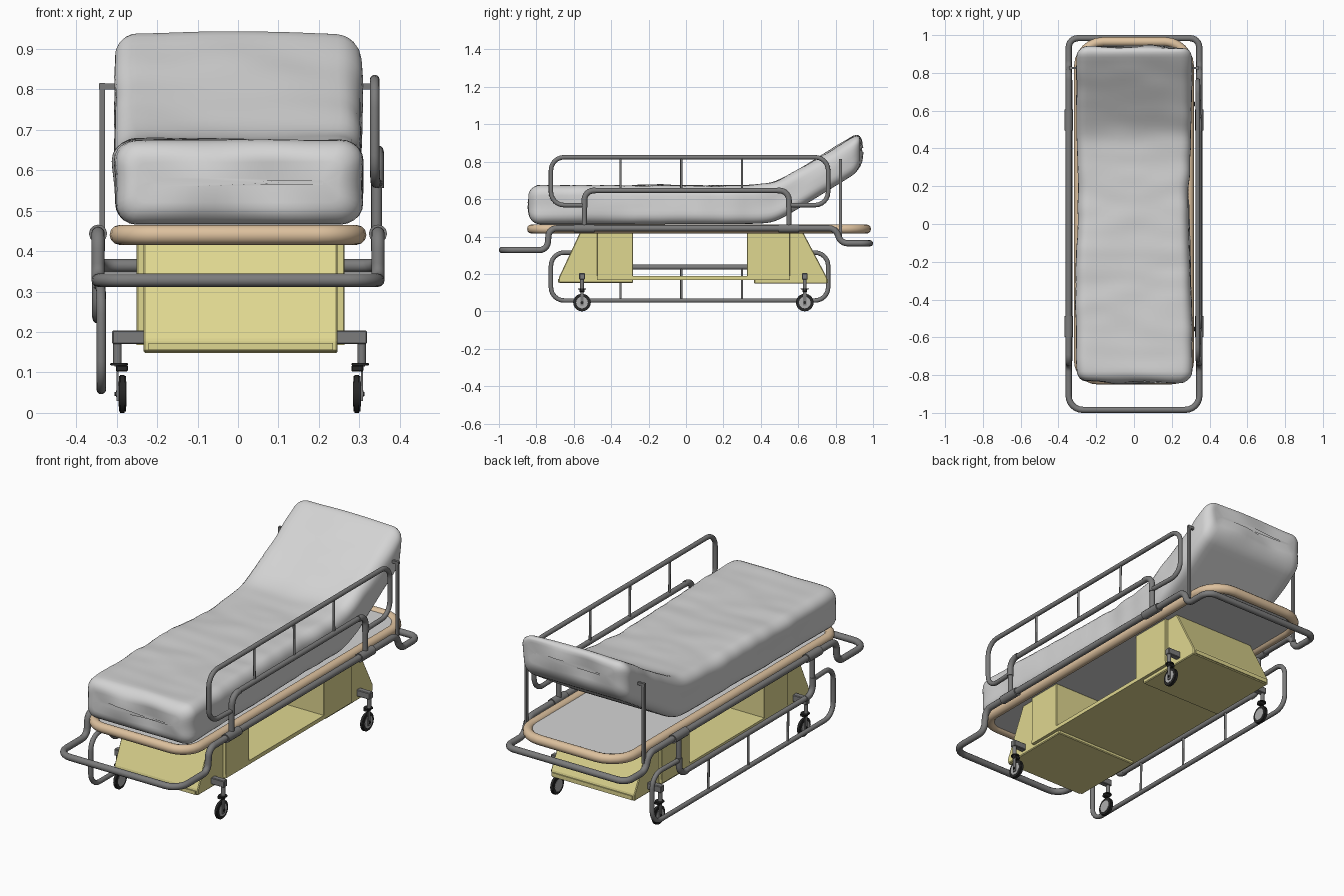
import bpy, bmesh, math
from mathutils import Vector, noise
from mathutils.geometry import interpolate_bezier

if "Cube" in bpy.data.objects:
    bpy.data.objects.remove(bpy.data.objects["Cube"])

def material(name, c):
    m = bpy.data.materials.new(name)
    m.diffuse_color = (*c, 1)
    m.use_nodes = True
    m.node_tree.nodes["Principled BSDF"].inputs["Base Color"].default_value = m.diffuse_color
    return m

SHEET = material("sheet white", (0.66, 0.66, 0.66))
STEEL = material("steel grey", (0.2, 0.2, 0.2))
WOOD = material("tan bumper", (0.72, 0.53, 0.34))
YELLOW = material("pale yellow", (0.74, 0.68, 0.28))
BLACK = material("black rubber", (0.02, 0.02, 0.02))
HUB = material("hub grey", (0.42, 0.42, 0.42))

def link(name, me, mat, smooth=True):
    ob = bpy.data.objects.new(name, me)
    bpy.context.collection.objects.link(ob)
    me.materials.clear()
    me.materials.append(mat)
    if smooth:
        bpy.ops.object.select_all(action='DESELECT')
        ob.select_set(True)
        bpy.context.view_layer.objects.active = ob
        bpy.ops.object.shade_smooth_by_angle(angle=math.radians(40))
    return ob

def from_bm(name, bm, mat, smooth=True):
    bmesh.ops.recalc_face_normals(bm, faces=bm.faces[:])
    me = bpy.data.meshes.new(name)
    bm.to_mesh(me)
    bm.free()
    return link(name, me, mat, smooth)

def fillet(pts, cyclic=False, seg=7):
    """Round the corners of a path; each point is (x, y, z, cut length)."""
    out, n = [], len(pts)
    for i, p in enumerate(pts):
        v, r = Vector(p[:3]), p[3]
        if r == 0 or (not cyclic and i in (0, n - 1)):
            out.append(v)
            continue
        a = v + (Vector(pts[i - 1][:3]) - v).normalized() * r
        b = v + (Vector(pts[(i + 1) % n][:3]) - v).normalized() * r
        out += interpolate_bezier(a, a.lerp(v, .55), b.lerp(v, .55), b, seg)
    return out

def tube(name, pts, radius, mat=STEEL, cyclic=False):
    path = fillet(pts, cyclic)
    cu = bpy.data.curves.new(name, 'CURVE')
    cu.dimensions = '3D'
    cu.bevel_depth, cu.bevel_resolution, cu.use_fill_caps = radius, 4, True
    sp = cu.splines.new('POLY')
    sp.points.add(len(path) - 1)
    for q, v in zip(sp.points, path):
        q.co = (*v, 1)
    sp.use_cyclic_u = cyclic
    tmp = bpy.data.objects.new("tmp", cu)
    bpy.context.collection.objects.link(tmp)
    bpy.context.view_layer.update()
    me = bpy.data.meshes.new_from_object(tmp.evaluated_get(bpy.context.evaluated_depsgraph_get()))
    bpy.data.objects.remove(tmp)
    return link(name, me, mat)

def prism(name, poly, x0, x1, mat, bevel=0.004):
    """Side profile of (y, z) points extruded along x."""
    bm = bmesh.new()
    f = bm.faces.new([bm.verts.new((x0, y, z)) for y, z in poly])
    g = bmesh.ops.extrude_face_region(bm, geom=[f])
    bmesh.ops.translate(bm, verts=[v for v in g['geom'] if isinstance(v, bmesh.types.BMVert)], vec=(x1 - x0, 0, 0))
    if bevel:
        bmesh.ops.bevel(bm, geom=bm.edges[:], offset=bevel, segments=1, affect='EDGES')
    return from_bm(name, bm, mat, False)

def box(name, x0, x1, y0, y1, z0, z1, mat, bevel=0):
    return prism(name, [(y0, z0), (y1, z0), (y1, z1), (y0, z1)], x0, x1, mat, bevel)

# mattress: rounded rectangle rings lofted along y, raised at the head end
def ring(y, d):
    hw = 0.305 - d - 0.012 * math.exp(-((y - 0.15) / 0.3) ** 2)
    ht, r = 0.104 - d, max(0.055 - 0.6 * d, 0.015)
    u = y - 0.47
    zc = 0.569 + 0.31 * (u + math.sqrt(u * u + 0.0025))
    arcs = fillet([(hw, 0, ht, r), (-hw, 0, ht, r), (-hw, 0, -ht, r), (hw, 0, -ht, r)], True, 6)
    pts = []
    for i, p in enumerate(arcs):
        pts.append(p)
        if i % 6 == 5:      # straight side after each corner
            n = 16 if i in (5, 17) else 5
            q = arcs[(i + 1) % len(arcs)]
            pts += [p.lerp(q, k / n) for k in range(1, n)]
    for p in pts:
        w = noise.noise(Vector((p.x * 4, y * 3, p.z * 9))) + .5 * noise.noise(Vector((p.x * 5, y * 11, 3)))
        if p.z > 0:
            p.z += 0.010 * w * p.z / ht
        p.x += 0.010 * w * p.x / hw
        p.y = y + 0.25 * d * noise.noise(Vector((p.x * 6, 0, p.z * 6)))
        p.z += zc
    return pts

Y0, Y1, R = -0.835, 0.937, 0.055
stations = [(Y0 - 0.0, 0.095)]
stations += [(Y0 + R * (1 - math.sin(a)), R * (1 - math.cos(a))) for a in [math.pi / 2 * (6 - k) / 6 for k in range(7)]]
stations += [(Y0 + R + (Y1 - Y0 - 2 * R) * k / 70, 0) for k in range(1, 70)]
stations += [(Y1 - R * (1 - math.sin(a)), R * (1 - math.cos(a))) for a in [math.pi / 2 * k / 6 for k in range(7)]]
stations += [(Y1, 0.095)]
bm = bmesh.new()
rings = [[bm.verts.new(p) for p in ring(*s)] for s in stations]
for a, b in zip(rings, rings[1:]):
    for i in range(len(a)):
        j = (i + 1) % len(a)
        bm.faces.new((a[i], a[j], b[j], b[i]))
bm.faces.new(rings[0])
bm.faces.new(rings[-1])
from_bm("mattress", bm, SHEET)

# bed deck and its tan bumper
deck = [(0.293, -0.825, .44, .1), (0.293, 0.965, .44, .13), (-0.293, 0.965, .44, .13), (-0.293, -0.825, .44, .1)]
tube("deck_bumper", deck, 0.0245, WOOD, True)
bm = bmesh.new()
f = bm.faces.new([bm.verts.new(v - Vector((0, 0, 0.01))) for v in fillet(deck, True)])
g = bmesh.ops.extrude_face_region(bm, geom=[f])
bmesh.ops.translate(bm, verts=[v for v in g['geom'] if isinstance(v, bmesh.types.BMVert)], vec=(0, 0, 0.022))
from_bm("deck_panel", bm, SHEET, False)

# outer frame tube, dropping to a handle at both ends
X = 0.346
half = [(X, -0.984, .328, .075), (X, -0.742, .328, .04), (X, -0.732, .444, .04),
        (X, 0.80, .444, .035), (X, 0.828, .364, .035), (X, 0.984, .364, .05)]
tube("outer_frame", half + [(-x, y, z, r) for x, y, z, r in reversed(half)], 0.0165, STEEL, True)

# side guards: raised on the right, folded down on the left
for side, s in (("right", 1), ("left", -1)):
    def P(x, y, h, r=0):
        return (s * x, y, 0.441 + s * h, r)
    tube(side + "_guard_rail", [P(.345, -.545, .127), P(.338, -.722, .127, .07), P(.338, -.722, .383, .07),
         P(.338, .76, .383, .07), P(.338, .76, .127, .07), P(.345, .55, .127)], 0.012)
    tube(side + "_guard_bracket", [P(.343, -.543, 0), P(.343, -.543, .205, .05),
         P(.343, .55, .205, .05), P(.343, .55, 0)], 0.0135)
    for y in (-0.35, -0.025, 0.3):
        tube(side + "_guard_bar", [P(.34, y, .205), P(.338, y, .383)], 0.006)
    for y, k in ((-.543, 1), (.55, -1)):
        tube(side + "_guard_elbow", [P(.345, y, .115), P(.345, y, .205, .05), P(.345, y + k * .06, .205)], 0.0155)
        tube(side + "_guard_sleeve", [(s * X, y - .055, .443, 0), (s * X, y + .055, .443, 0)], 0.0225)
    # backrest post and peg
    box(side + "_backrest_post", s * .336 - .007, s * .336 + .007, .819, .833, .40, .815, STEEL)
    box(side + "_backrest_peg", s * .318 - .026, s * .318 + .026, .82, .832, .80, .814, STEEL)

# yellow undercarriage: floor, two boxes and two sloped end housings
C = 0.0065
prism("front_housing", [(-.68, .152), (-.283, .152), (-.283, .43), (-.563, .43), (-.68, .18)], C - .24, C + .24, YELLOW)
prism("rear_housing", [(.364, .148), (.754, .148), (.754, .18), (.622, .43), (.364, .43)], C - .24, C + .24, YELLOW)
box("front_box", C - .257, C + .257, -.476, -.283, .178, .43, YELLOW, .003)
box("rear_box", C - .257, C + .257, .326, .556, .178, .43, YELLOW, .003)
box("undercarriage_floor", C - .257, C + .257, -.476, .556, .168, .188, YELLOW)
box("front_lip", C - .228, C + .228, -.685, -.67, .155, .173, YELLOW)
box("rear_lip", C - .228, C + .228, .745, .759, .152, .173, YELLOW)

# casters
def disc(name, c, r, depth, axis, mat):
    d = Vector(axis) * depth / 2
    bm = bmesh.new()
    bmesh.ops.create_cone(bm, cap_ends=True, segments=28, radius1=r, radius2=r, depth=depth)
    bmesh.ops.bevel(bm, geom=[e for e in bm.edges if abs(e.verts[0].co.z - e.verts[1].co.z) < 1e-5],
                    offset=min(.003, depth / 4), segments=2, affect='EDGES')
    q = Vector((0, 0, 1)).rotation_difference(d)
    for v in bm.verts:
        v.co = q @ v.co + Vector(c)
    return from_bm(name, bm, mat)

for y in (-0.556, 0.635):
    for s in (-1, 1):
        def cx(v):
            return 0.004 + s * v
        def span(a, b):
            return sorted((cx(a), cx(b)))
        box("caster_arm", *span(.2, .315), y - .015, y + .015, .17, .204, STEEL, .003)
        disc("caster_stem", (cx(.302), y, .145), .0105, .06, (0, 0, 1), STEEL)
        disc("caster_collar", (cx(.298), y, .12), .022, .006, (0, 0, 1), BLACK)
        box("caster_fork_top", *span(.276, .306), y - .013, y + .013, .102, .118, BLACK, .003)
        box("caster_fork", *span(.3, .305), y - .009, y + .009, .03, .112, STEEL)
        disc("caster_tyre", (cx(.29), y, .05), .047, .017, (1, 0, 0), BLACK)
        disc("caster_hub", (cx(.29), y, .05), .034, .02, (1, 0, 0), HUB)
        disc("caster_axle", (cx(.298), y, .05), .008, .022, (1, 0, 0), BLACK)
        # bring the wheel down to the floor
        for ob in bpy.context.collection.objects:
            if ob.name.startswith(("caster_tyre", "caster_hub", "caster_axle")):
                ob.location.z = -0.003
